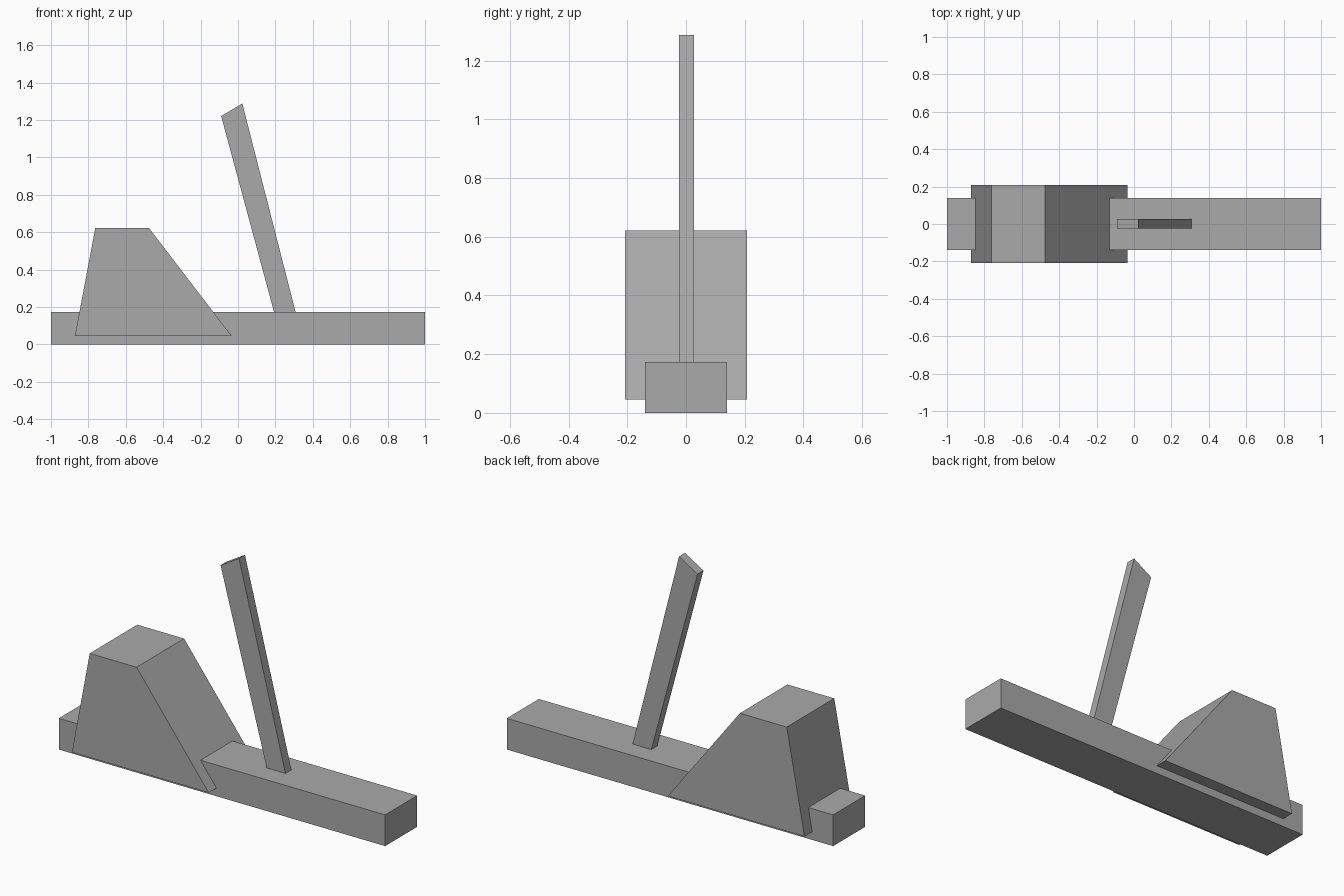
import bpy
import bmesh

# Remove the default cube only
default_cube = bpy.data.objects.get("Cube")
if default_cube:
    bpy.data.objects.remove(default_cube, do_unlink=True)

# Single grey for every part
grey = bpy.data.materials.new("plain grey")
grey.use_nodes = True
colour = (0.4, 0.4, 0.4, 1)
grey.diffuse_color = colour
grey.node_tree.nodes["Principled BSDF"].inputs["Base Color"].default_value = colour


def extruded_profile(name, profile, y_front, y_back):
    """Extrude a side profile of (x, z) points from y_front to y_back."""
    bm = bmesh.new()
    face = bm.faces.new([bm.verts.new((x, y_front, z)) for x, z in profile])
    result = bmesh.ops.extrude_face_region(bm, geom=[face])
    moved = [v for v in result["geom"] if isinstance(v, bmesh.types.BMVert)]
    bmesh.ops.translate(bm, verts=moved, vec=(0, y_back - y_front, 0))
    # Keep the starting cap so the solid is closed
    if not face.is_valid:
        bmesh.ops.holes_fill(bm, edges=bm.edges[:])
    bmesh.ops.recalc_face_normals(bm, faces=bm.faces[:])
    mesh = bpy.data.meshes.new(name)
    bm.to_mesh(mesh)
    bm.free()
    mesh.materials.append(grey)
    obj = bpy.data.objects.new(name, mesh)
    bpy.context.collection.objects.link(obj)
    return obj


# Long base beam
extruded_profile("base_beam", [(-1, 0), (1, 0), (1, 0.173), (-1, 0.173)], -0.14, 0.14)

# Wide sloped block straddling the beam
extruded_profile("sloped_block",
                 [(-0.872, 0.045), (-0.034, 0.045), (-0.476, 0.622), (-0.763, 0.622)],
                 -0.208, 0.208)

# Leaning lever with a slanted tip
extruded_profile("lever",
                 [(0.193, 0.172), (0.308, 0.172), (0.023, 1.288), (-0.09, 1.22)],
                 -0.024, 0.028)
